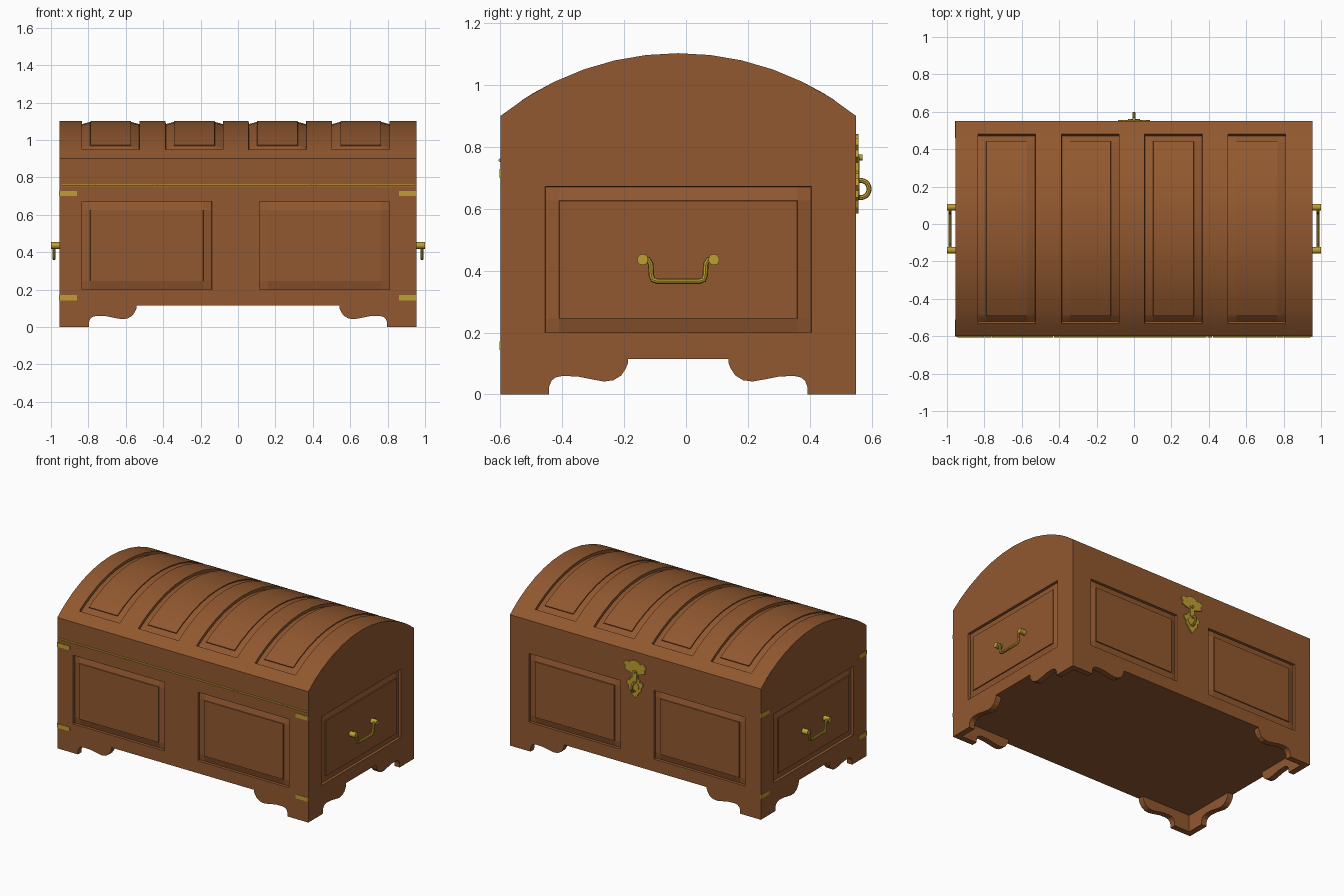
import bpy, bmesh, math
from mathutils import Vector, Matrix

if "Cube" in bpy.data.objects:
    bpy.data.objects.remove(bpy.data.objects["Cube"])


def material(name, rgb):
    m = bpy.data.materials.new(name)
    m.diffuse_color = (*rgb, 1)
    m.use_nodes = True
    m.node_tree.nodes["Principled BSDF"].inputs["Base Color"].default_value = m.diffuse_color
    return m


WOOD = material("brown_wood", (0.285, 0.098, 0.029))
BRASS = material("brass", (0.52, 0.345, 0.03))

HX, Y0, Y1, ZB, ZE = 0.955, -0.6, 0.55, 0.115, 0.9   # half width, front, back, floor, eave
YC, HY, RISE = -0.025, 0.575, 0.203
R = (HY * HY + RISE * RISE) / (2 * RISE)
ZC = ZE + RISE - R
TM = math.asin(HY / R)
EPS = 0.001


def finish(bm, name, mat, smooth=None):
    me = bpy.data.meshes.new(name)
    bm.to_mesh(me)
    bm.free()
    ob = bpy.data.objects.new(name, me)
    bpy.context.collection.objects.link(ob)
    me.materials.append(mat)
    if smooth:
        bpy.ops.object.select_all(action='DESELECT')
        ob.select_set(True)
        bpy.context.view_layer.objects.active = ob
        bpy.ops.object.shade_smooth_by_angle(angle=math.radians(smooth))
    return ob


def box(name, lo, hi, mat):
    bm = bmesh.new()
    size = Vector(hi) - Vector(lo)
    mid = (Vector(hi) + Vector(lo)) / 2
    bmesh.ops.create_cube(bm, size=1, matrix=Matrix.Translation(mid) @ Matrix.Diagonal((*size, 1)))
    return finish(bm, name, mat)


def prism(name, pts, offset, mat):
    """Extrude a flat outline of 3D points by an offset."""
    bm = bmesh.new()
    f = bm.faces.new([bm.verts.new(p) for p in pts])
    r = bmesh.ops.extrude_face_region(bm, geom=[f])
    bmesh.ops.translate(bm, vec=offset, verts=[v for v in r['geom'] if isinstance(v, bmesh.types.BMVert)])
    bmesh.ops.recalc_face_normals(bm, faces=bm.faces)
    return finish(bm, name, mat)


def rod(name, a, b, radius, n=12):
    a, b = Vector(a), Vector(b)
    bm = bmesh.new()
    rot = (b - a).to_track_quat('Z', 'Y').to_matrix().to_4x4()
    bmesh.ops.create_cone(bm, cap_ends=True, segments=n, radius1=radius, radius2=radius,
                          depth=(b - a).length, matrix=Matrix.Translation((a + b) / 2) @ rot)
    return finish(bm, name, BRASS, 40)


def tube(name, pts, radius):
    cu = bpy.data.curves.new(name, 'CURVE')
    cu.dimensions, cu.bevel_depth, cu.bevel_resolution, cu.use_fill_caps = '3D', radius, 2, True
    sp = cu.splines.new('POLY')
    sp.points.add(len(pts) - 1)
    for p, q in zip(sp.points, pts):
        p.co = (*q, 1)
    ob = bpy.data.objects.new(name, cu)
    bpy.context.collection.objects.link(ob)
    cu.materials.append(BRASS)
    bpy.ops.object.select_all(action='DESELECT')
    ob.select_set(True)
    bpy.context.view_layer.objects.active = ob
    bpy.ops.object.convert(target='MESH')
    bpy.ops.object.shade_smooth_by_angle(angle=math.radians(40))


def sheet(bm, fn, us, vs, panels):
    """Surface fn(u, v, depth) with sunken-edge raised panels (u0, u1, v0, v1)."""
    steps = ((0, 0.0), (EPS, 0.018), (0.045, 0.006), (0.045 + EPS, 0.0))
    us, vs = set(us), set(vs)
    for u0, u1, v0, v1 in panels:
        for s, _ in steps:
            us |= {u0 + s, u1 - s}
            vs |= {v0 + s, v1 - s}
    us, vs = sorted(us), sorted(vs)

    def depth(u, v):
        for u0, u1, v0, v1 in panels:
            e = min(u - u0, u1 - u, v - v0, v1 - v)
            if e > 0:
                for (s0, d0), (s1, d1) in zip(steps, steps[1:]):
                    if e <= s1:
                        return d0 + (d1 - d0) * (e - s0) / (s1 - s0)
        return 0.0

    g = [[bm.verts.new(fn(u, v, depth(u, v))) for v in vs] for u in us]
    o, pu, pv = fn(us[0], vs[0], 0), fn(us[0] + .01, vs[0], 0), fn(us[0], vs[0] + .01, 0)
    out = o - fn(us[0], vs[0], 0.1)
    flip = (pu - o).cross(pv - o).dot(out) < 0
    for i in range(len(us) - 1):
        for j in range(len(vs) - 1):
            q = [g[i][j], g[i + 1][j], g[i + 1][j + 1], g[i][j + 1]]
            bm.faces.new(q[::-1] if flip else q)


# Chest body: four panelled walls, arched ends and floor
bm = bmesh.new()
V = Vector
long_panels = [(-0.835, -0.14, 0.2, 0.672), (0.115, 0.81, 0.2, 0.672)]
end_panel = [(-0.455, 0.405, 0.2, 0.672)]
sheet(bm, lambda u, v, d: V((u, Y0 + d, v)), (-HX, HX), (ZB, ZE), long_panels)
sheet(bm, lambda u, v, d: V((u, Y1 - d, v)), (-HX, HX), (ZB, ZE), long_panels)
sheet(bm, lambda u, v, d: V((HX - d, u, v)), (Y0, Y1), (ZB, ZE), end_panel)
sheet(bm, lambda u, v, d: V((d - HX, u, v)), (Y0, Y1), (ZB, ZE), end_panel)
arc = [-TM + TM * k / 6 for k in range(13)]
for s in (-1, 1):
    loop = [bm.verts.new((s * HX, YC + R * math.sin(t), ZC + R * math.cos(t))) for t in arc]
    bm.faces.new(loop if s < 0 else loop[::-1])
bm.faces.new([bm.verts.new(p) for p in ((-HX, Y0, ZB), (-HX, Y1, ZB), (HX, Y1, ZB), (HX, Y0, ZB))])
finish(bm, "chest_body", WOOD)

# Arched lid with four raised panels
bm = bmesh.new()
PV = R * math.asin(0.507 / R)
lid_panels = [(x, x + 0.308, -PV, PV) for x in (-0.835, -0.387, 0.057, 0.502)]
sheet(bm, lambda u, v, d: V((u, YC + (R - d) * math.sin(v / R), ZC + (R - d) * math.cos(v / R))),
      (-HX, HX), [R * t for t in arc], lid_panels)
finish(bm, "arched_lid", WOOD, 30)

# Scrolled bracket feet, two per corner; (distance from corner, height)
foot = [(0, 0), (0.157, 0), (0.158, 0.026), (0.165, 0.044), (0.178, 0.055), (0.2, 0.06),
        (0.25, 0.058), (0.3, 0.048), (0.335, 0.042), (0.365, 0.046), (0.39, 0.061),
        (0.405, 0.083), (0.412, 0.1), (0.412, ZB), (0, ZB)]
TH = 0.04
for sx in (-1, 1):
    for y, sy in ((Y0, -1), (Y1, 1)):
        prism("long_foot_bracket", [(sx * (HX - a), y, z) for a, z in foot], (0, -sy * TH, 0), WOOD)
        prism("end_foot_bracket", [(sx * HX, y - sy * a, z) for a, z in foot], (-sx * TH, 0, 0), WOOD)

# Long brass hinge rod in knuckles
cuts = [-0.945, -0.80, -0.76, -0.43, -0.40, 0.39, 0.42, 0.76, 0.80, 0.945]
for a, b in zip(cuts, cuts[1:]):
    rod("hinge_knuckle", (a + 0.002, Y0, 0.757), (b - 0.002, Y0, 0.757), 0.006, 8)

# Brass corner straps on the front and left end
for z in (0.157, 0.714):
    for s in (-1, 1):
        x = sorted((s * HX, s * (HX - 0.095)))
        box("front_strap", (x[0], Y0 - 0.003, z - 0.014), (x[1], Y0 + 0.002, z + 0.014), BRASS)
    for y in (Y0, Y1 - 0.09):
        box("end_strap", (-HX - 0.003, y, z - 0.014), (-HX + 0.002, y + 0.09, z + 0.014), BRASS)

# Drop handles on both ends
half = [(-0.115, 0.438), (-0.097, 0.436), (-0.089, 0.422), (-0.087, 0.385), (-0.082, 0.371), (-0.068, 0.366)]
bail = half + [(-a, z) for a, z in reversed(half)]
for s in (-1, 1):
    for e in (-1, 1):
        rod("handle_mount", (s * 0.95, YC + e * 0.115, 0.436), (s * 0.999, YC + e * 0.115, 0.436), 0.018)
    tube("drop_handle", [(s * 0.984, YC + a, z) for a, z in bail], 0.009)

# Scalloped hasp plate on the back, with staple and pin
right = [(0, .842), (.028, .836), (.042, .822), (.066, .828), (.086, .806), (.072, .79), (.078, .768),
         (.045, .756), (.022, .75), (.022, .722), (.036, .714), (.036, .70), (.056, .70), (.062, .676),
         (.046, .66), (.046, .636), (.03, .626), (.02, .605), (0, .585)]
outline = right + [(-x, z) for x, z in reversed(right[1:-1])]
prism("hasp_plate", [(x, Y1 - 0.002, z) for x, z in outline], (0, 0.009, 0), BRASS)
rod("keyhole_boss", (0, Y1, 0.664), (0, Y1 + 0.011, 0.664), 0.032, 16)
box("hasp_strap", (-0.016, Y1, 0.7), (0.016, Y1 + 0.01, 0.77), BRASS)
rod("hasp_pin", (0, Y1, 0.766), (0, Y1 + 0.02, 0.766), 0.009)
ring = [(0, 0.564 + 0.028 * math.cos(t), 0.664 + 0.028 * math.sin(t))
        for t in [math.pi / 2 - math.pi * k / 10 for k in range(11)]]
tube("hasp_staple", [(0, Y1, 0.692)] + ring + [(0, Y1, 0.636)], 0.008)
